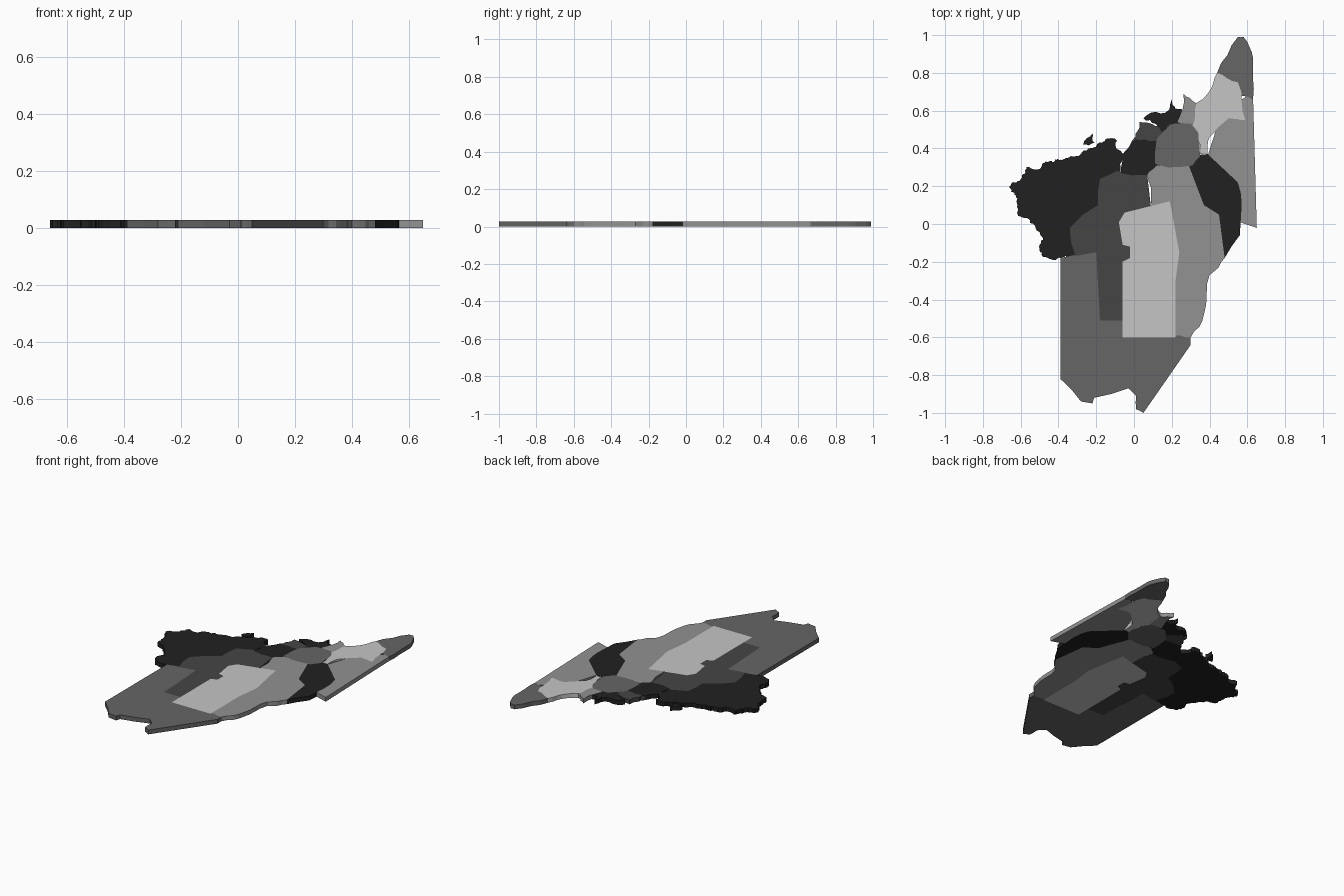
import bpy, bmesh, random
from mathutils import Vector
from mathutils.geometry import delaunay_2d_cdt

if "Cube" in bpy.data.objects:
    bpy.data.objects.remove(bpy.data.objects["Cube"])

THICK = 0.028
random.seed(4)


def grey(name, srgb):
    m = bpy.data.materials.new(name)
    v = ((srgb / 255 + 0.055) / 1.055) ** 2.4
    m.diffuse_color = (v, v, v, 1)
    m.use_nodes = True
    m.node_tree.nodes["Principled BSDF"].inputs["Base Color"].default_value = m.diffuse_color
    return m


black = grey("near black", 33)
dark = grey("dark grey", 69)
mid = grey("mid grey", 102)
light = grey("light grey", 146)
pale = grey("pale grey", 197)

districts, verts, faces = [], [], []


def roughen(pts, amount, levels):
    """Midpoint displacement for ragged coasts; long edges stay straight."""
    for _ in range(levels):
        out = []
        for a, b in zip(pts, pts[1:] + pts[:1]):
            d = b - a
            k = random.uniform(-amount, amount) if d.length < 0.2 else 0
            out += [a, (a + b) / 2 + Vector((-d.y, d.x)) * k]
        pts = out
    return pts


def district(name, mat, amount, levels, *outline):
    """Register an outline (hundredths of a unit); later ones cover earlier ones."""
    pts = [Vector(p) / 100 for p in outline]
    if sum(a.x * b.y - b.x * a.y for a, b in zip(pts, pts[1:] + pts[:1])) < 0:
        pts.reverse()
    pts = roughen(pts, amount, levels)
    faces.append(range(len(verts), len(verts) + len(pts)))
    verts.extend(pts)
    districts.append((name, mat))


# Western and southern districts
district("west_coast", black, 0.25, 4, (-66, 20), (-57, 30), (-45, 33), (-36, 35), (-17, 43),
         (-9, 44), (-7, 27), (-28, -17), (-39, -18), (-50, -14), (-48, -8), (-62, 9))
district("west_island", black, 0.15, 2, (-27, 42), (-22, 48), (-21, 43))
district("south_plain", mid, 0.04, 1, (-39, -18), (-20, -14), (20, -50), (30, -60), (30, -64),
         (5, -100), (1, -98), (1, -91), (-3, -87), (-21, -92), (-22, -95), (-28, -94), (-39, -82))
district("inner_west", dark, 0.06, 1, (-18, 24), (-9, 28), (7, 26), (10, 0), (-5, -51),
         (-18, -51), (-20, -15), (-31, -17), (-34, -2), (-19, 10))
# Middle districts
district("middle_north", black, 0.12, 2, (-7, 27), (-6, 37), (-1, 44), (16, 47), (16, 25))
district("inner_east", light, 0.1, 2, (7, 26), (12, 31), (31, 33), (34, 20), (46, 7),
         (48, -18), (40, -27), (37, -48), (30, -60), (18, -60), (9, 12))
district("centre", pale, 0, 0, (-6, -60), (22, -60), (22, -30), (24, -15), (19, 12), (-5, 6),
         (-8, 1), (-6, -11), (-2, -12), (-2, -18), (-6, -20))
# Eastern districts
district("east_coast", light, 0, 0, (39, 36), (46, 58), (60, 68), (63, 68), (65, -2),
         (56, 1), (50, 20))
district("east_hills", black, 0.06, 1, (29, 31), (32, 36), (39, 37), (55, 22), (57, 10),
         (56, -6), (48, -18), (45, 5), (37, 10))
# Northern districts
district("north_shore", dark, 0.2, 3, (-1, 44), (3, 54), (19, 56), (22, 48), (10, 44))
district("north_cape", black, 0.25, 3, (5, 56), (20, 66), (25, 61), (25, 53), (19, 53), (15, 47))
district("north_point", light, 0.1, 2, (23, 54), (26, 69), (33, 64), (34, 50))
district("north_inland", mid, 0.05, 1, (12, 45), (20, 53), (31, 53), (35, 46), (35, 36),
         (31, 31), (18, 30), (11, 32))
district("north_east_tip", mid, 0.08, 2, (44, 80), (55, 99), (58, 99), (63, 88), (63, 66), (50, 68))
district("north_east_valley", pale, 0.08, 2, (44, 80), (55, 75), (59, 55), (50, 56), (40, 46),
         (39, 37), (35, 37), (34, 48), (31, 52), (33, 64), (39, 69))

# Overlay all outlines and triangulate them together
co, _, tris, _, _, owners = delaunay_2d_cdt(verts, [], [list(f) for f in faces], 1, 1e-5, True)

# One solid plate per district, made of the triangles it owns
for i, (name, mat) in enumerate(districts):
    bm = bmesh.new()
    vmap = {}
    for tri, own in zip(tris, owners):
        if own and max(own) == i:
            for v in tri:
                if v not in vmap:
                    vmap[v] = bm.verts.new((co[v].x, co[v].y, 0))
            bm.faces.new([vmap[v] for v in tri])
    top = bmesh.ops.extrude_face_region(bm, geom=bm.faces[:], use_keep_orig=True)["geom"]
    bmesh.ops.translate(bm, vec=(0, 0, THICK),
                        verts=[g for g in top if isinstance(g, bmesh.types.BMVert)])
    bmesh.ops.recalc_face_normals(bm, faces=bm.faces[:])
    me = bpy.data.meshes.new(name)
    bm.to_mesh(me)
    bm.free()
    me.materials.append(mat)
    bpy.context.collection.objects.link(bpy.data.objects.new(name, me))
